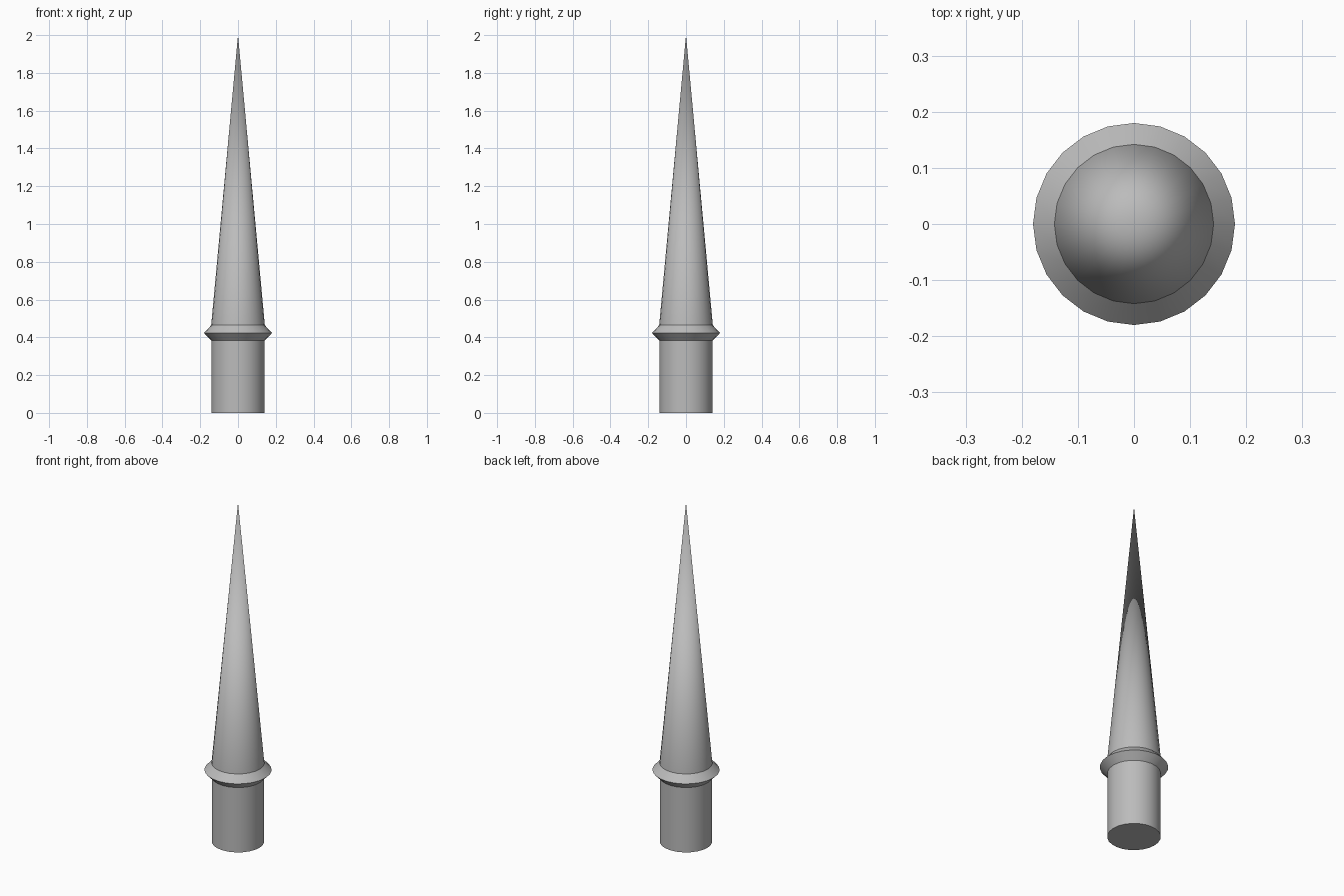
import bpy
import bmesh
import math

SIDES = 24

cube = bpy.data.objects.get("Cube")
if cube:
    bpy.data.objects.remove(cube, do_unlink=True)

grey = bpy.data.materials.new("light grey")
grey.use_nodes = True
colour = (0.5, 0.5, 0.5, 1)
grey.diffuse_color = colour
grey.node_tree.nodes["Principled BSDF"].inputs["Base Color"].default_value = colour


def turned(name, profile, cap_bottom=False, cap_top=False):
    """Sweep (radius, height) points around the z axis; radius 0 makes a point."""
    bm = bmesh.new()
    rings = []
    for radius, height in profile:
        count = SIDES if radius > 0 else 1
        rings.append([bm.verts.new((radius * math.sin(math.tau * i / SIDES),
                                    -radius * math.cos(math.tau * i / SIDES),
                                    height)) for i in range(count)])
    for low, high in zip(rings, rings[1:]):
        for i in range(SIDES):
            j = (i + 1) % SIDES
            if len(high) == 1:
                bm.faces.new((low[i], low[j], high[0]))
            else:
                bm.faces.new((low[i], low[j], high[j], high[i]))
    if cap_bottom:
        bm.faces.new(rings[0][::-1])
    if cap_top:
        bm.faces.new(rings[-1])
    mesh = bpy.data.meshes.new(name)
    bm.to_mesh(mesh)
    bm.free()
    mesh.materials.append(grey)
    obj = bpy.data.objects.new(name, mesh)
    bpy.context.collection.objects.link(obj)
    bpy.ops.object.select_all(action="DESELECT")
    obj.select_set(True)
    bpy.context.view_layer.objects.active = obj
    bpy.ops.object.shade_smooth_by_angle(angle=math.radians(30))
    return obj


# Round shaft, flared collar and long tapering point
turned("shaft", [(0.141, 0), (0.141, 0.383)], cap_bottom=True)
turned("collar", [(0.141, 0.383), (0.18, 0.423), (0.142, 0.464)])
turned("spike", [(0.142, 0.464), (0, 2)])
